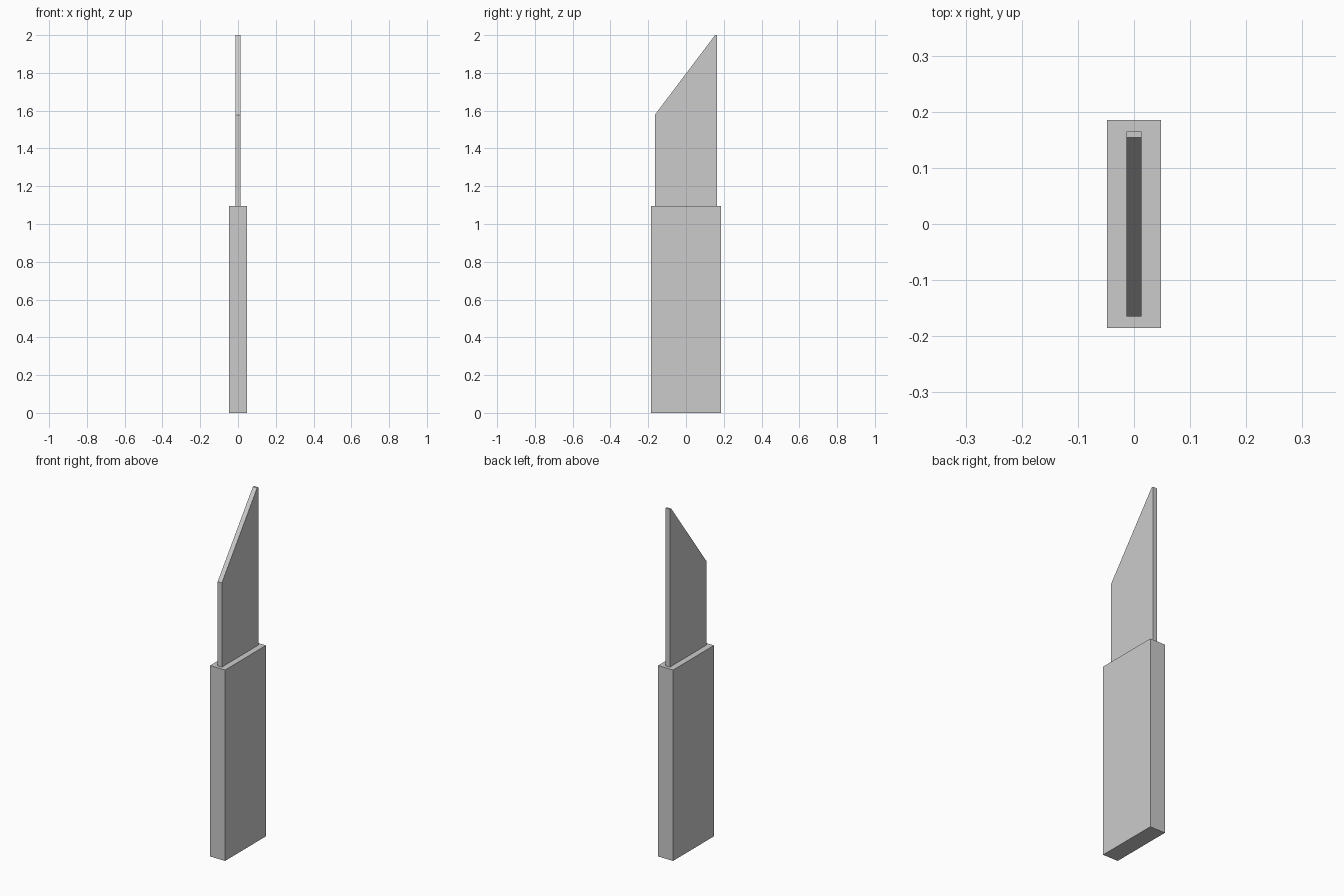
import bpy
import bmesh

if "Cube" in bpy.data.objects:
    bpy.data.objects.remove(bpy.data.objects["Cube"])


def extruded_profile(name, profile, half_width):
    """Extrude a (y, z) outline symmetrically along x."""
    bm = bmesh.new()
    face = bm.faces.new([bm.verts.new((-half_width, y, z)) for y, z in profile])
    result = bmesh.ops.extrude_face_region(bm, geom=[face])
    for v in result["geom"]:
        if isinstance(v, bmesh.types.BMVert):
            v.co.x = half_width
    bmesh.ops.recalc_face_normals(bm, faces=bm.faces)
    mesh = bpy.data.meshes.new(name)
    bm.to_mesh(mesh)
    bm.free()
    obj = bpy.data.objects.new(name, mesh)
    bpy.context.collection.objects.link(obj)
    return obj


HANDLE_TOP = 1.095

# Thick rectangular handle
extruded_profile("handle", [(-0.185, 0), (0.185, 0),
                            (0.185, HANDLE_TOP), (-0.185, HANDLE_TOP)], 0.048)

# Thin blade with slanted cutting end and a small flat tip, seated in the handle
seat = HANDLE_TOP - 0.01
extruded_profile("blade", [(-0.165, seat), (0.165, seat), (0.165, 2.0),
                           (0.154, 2.0), (-0.165, 1.578)], 0.0135)
